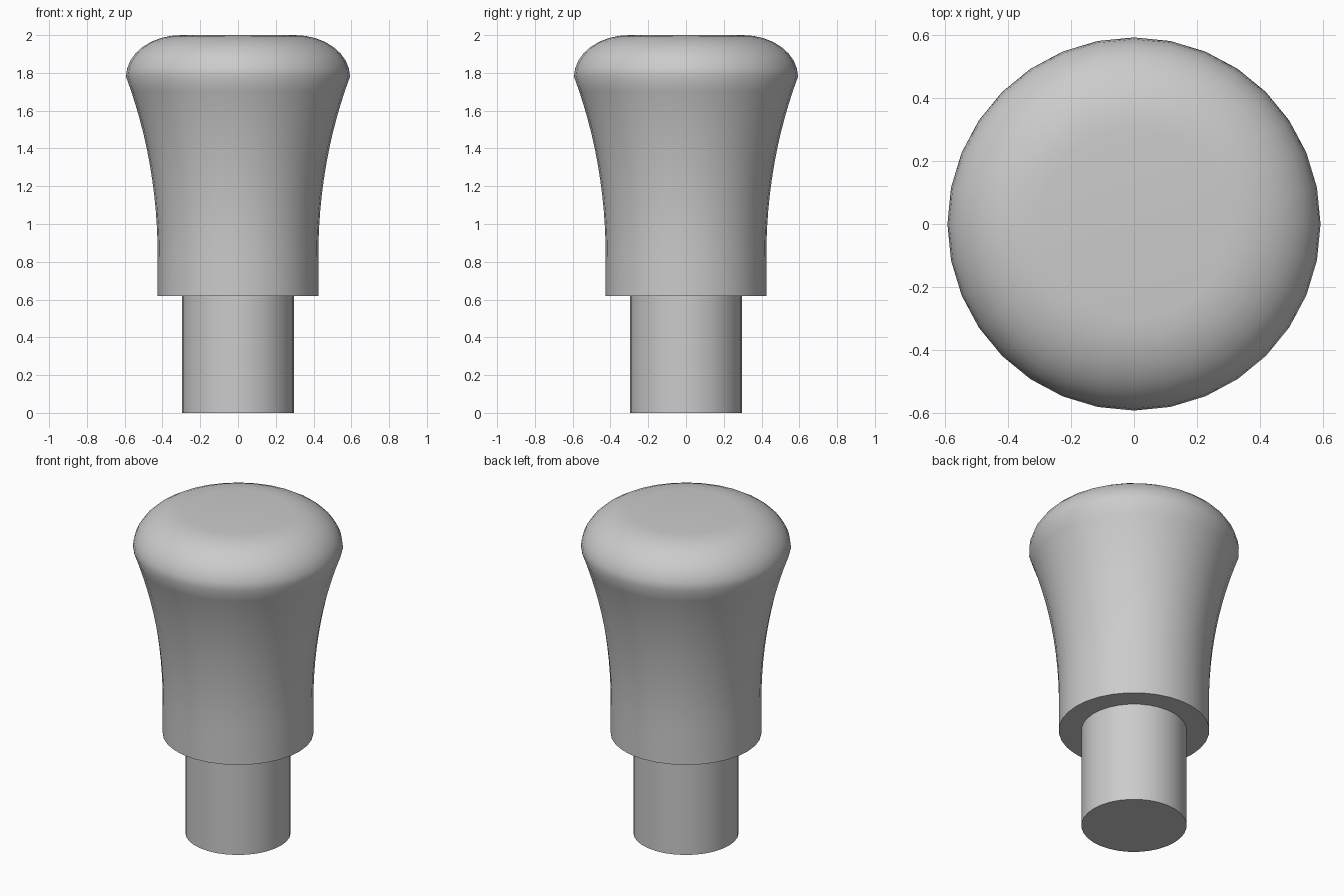
import bpy
import bmesh
from math import cos, sin, pi, radians

SEGMENTS = 32

cube = bpy.data.objects.get("Cube")
if cube:
    bpy.data.objects.remove(cube, do_unlink=True)

grey = bpy.data.materials.new("plain grey")
grey.use_nodes = True
grey.diffuse_color = (0.6, 0.6, 0.6, 1)
grey.node_tree.nodes["Principled BSDF"].inputs["Base Color"].default_value = (0.6, 0.6, 0.6, 1)


def lathe(name, profile):
    """Turn (radius, height) points around z, closing an end with a disc."""
    bm = bmesh.new()
    rings = []
    for r, z in profile:
        rings.append([bm.verts.new((r * cos(2 * pi * i / SEGMENTS),
                                    r * sin(2 * pi * i / SEGMENTS), z))
                      for i in range(SEGMENTS)])
    for low, high in zip(rings, rings[1:]):
        for i in range(SEGMENTS):
            j = (i + 1) % SEGMENTS
            bm.faces.new((low[i], low[j], high[j], high[i]))
    bm.faces.new(rings[0][::-1])
    bm.faces.new(rings[-1])
    mesh = bpy.data.meshes.new(name)
    bm.to_mesh(mesh)
    bm.free()
    mesh.materials.append(grey)
    obj = bpy.data.objects.new(name, mesh)
    bpy.context.collection.objects.link(obj)
    bpy.ops.object.select_all(action="DESELECT")
    obj.select_set(True)
    bpy.context.view_layer.objects.active = obj
    bpy.ops.object.shade_smooth_by_angle(angle=radians(30))
    return obj


def bezier(a, b, c, steps):
    """Quadratic curve from a to c, pulled towards b."""
    return [tuple((1 - t) ** 2 * p + 2 * t * (1 - t) * q + t * t * s
                  for p, q, s in zip(a, b, c))
            for t in (k / steps for k in range(steps + 1))]


# Narrow peg at the bottom
stem = [(0.297, 0), (0.297, 0.62)]

# Straight collar flaring into the wide rim
collar = [(0.425, 0.62)]
flare = bezier((0.425, 0.82), (0.425, 1.33), (0.593, 1.78), 12)

# Rounded cap ending in a flat top
cap = [(0.30 + 0.293 * cos(a), 1.78 + 0.22 * sin(a))
       for a in (k * pi / 16 for k in range(1, 9))]

lathe("knob", stem + collar + flare + cap)
